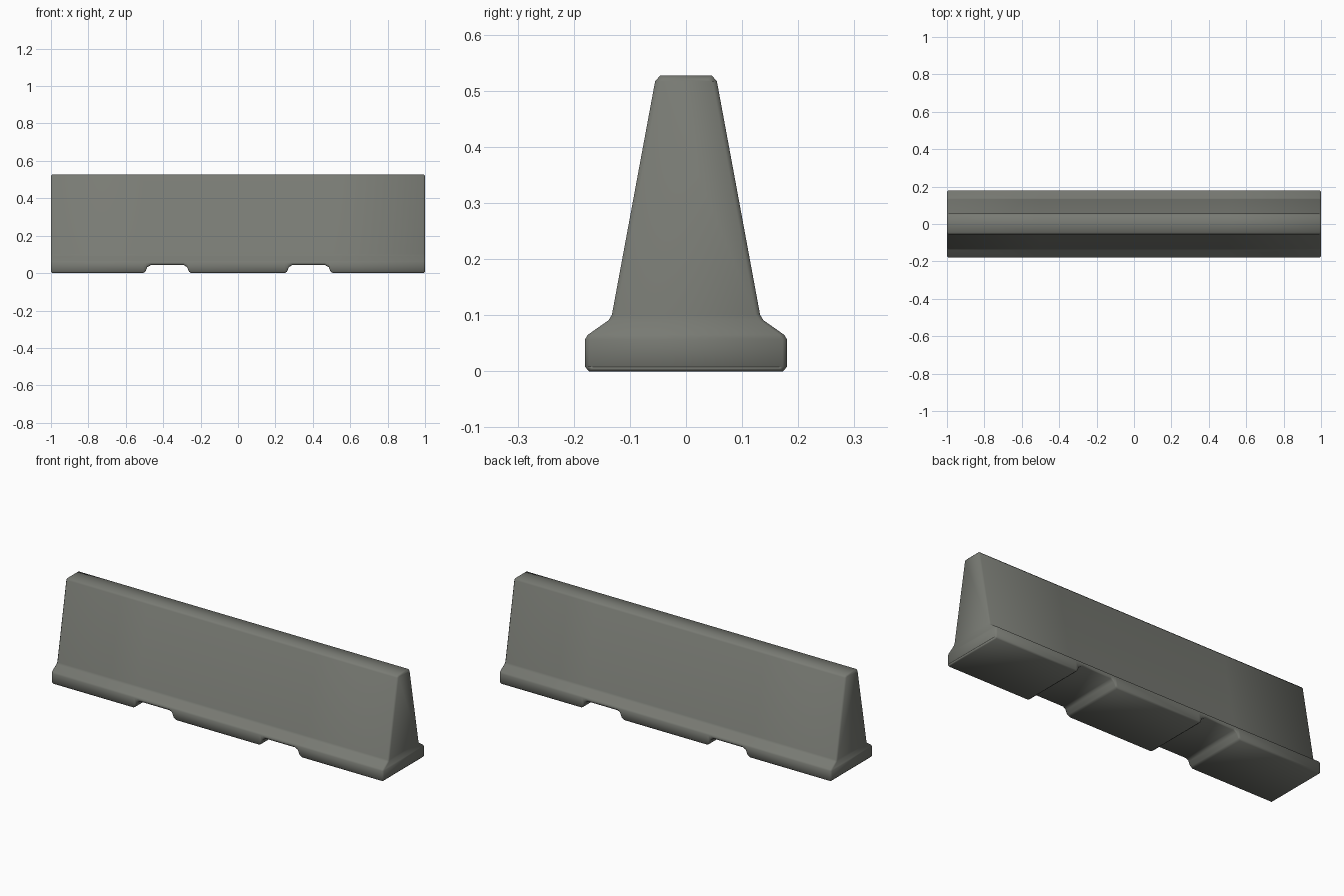
import bpy
import bmesh

cube = bpy.data.objects.get("Cube")
if cube:
    bpy.data.objects.remove(cube, do_unlink=True)

# Concrete material
concrete = bpy.data.materials.new("grey concrete")
concrete.use_nodes = True
color = (0.19, 0.197, 0.174, 1)
concrete.diffuse_color = color
concrete.node_tree.nodes["Principled BSDF"].inputs["Base Color"].default_value = color

HEIGHT = 0.527
EDGE = 0.008   # chamfer size


def section(floor, inset=0.0):
    """Closed (y, z) outline of the barrier; floor is the underside height."""
    half = [(0.173, floor), (0.18, floor + EDGE), (0.18, 0.057), (0.175, 0.065),
            (0.138, 0.091), (0.132, 0.101), (0.055, HEIGHT - 0.01), (0.046, HEIGHT)]
    half = [(y - inset, min(max(z, inset), HEIGHT - inset)) for y, z in half]
    return half + [(-y, z) for y, z in reversed(half)]


# Stations along the right half: (x, underside height), with one forklift slot
half_stations = [(0.25, 0.0), (0.262, 0.008), (0.272, 0.032), (0.29, 0.043),
                 (0.465, 0.043), (0.485, 0.032), (0.495, 0.008), (0.507, 0.0)]
half_stations.append((1 - EDGE, 0.0))
stations = [(-x, z) for x, z in reversed(half_stations)] + half_stations

# Loft the sections, with inset outlines at both ends for the chamfer
bm = bmesh.new()
outlines = [(-1.0, section(0, EDGE))]
outlines += [(x, section(floor)) for x, floor in stations]
outlines += [(1.0, section(0, EDGE))]
rings = [[bm.verts.new((x, y, z)) for y, z in outline] for x, outline in outlines]
for a, b in zip(rings, rings[1:]):
    for i in range(len(a)):
        j = (i + 1) % len(a)
        bm.faces.new((a[i], a[j], b[j], b[i]))

# End caps as strips between mirrored profile points
for ring in (rings[0], rings[-1]):
    n = len(ring)
    for i in range(n // 2 - 1):
        if (ring[i].co - ring[i + 1].co).length > 1e-5 and ring[i].co.z != ring[i + 1].co.z:
            bm.faces.new((ring[i], ring[i + 1], ring[n - 2 - i], ring[n - 1 - i]))
# Close the flat slivers at the clamped top and bottom of the caps
bmesh.ops.holes_fill(bm, edges=[e for e in bm.edges if e.is_boundary], sides=0)
bmesh.ops.recalc_face_normals(bm, faces=bm.faces)

mesh = bpy.data.meshes.new("road_barrier")
bm.to_mesh(mesh)
bm.free()
mesh.materials.append(concrete)
barrier = bpy.data.objects.new("road_barrier", mesh)
bpy.context.collection.objects.link(barrier)
for face in mesh.polygons:
    face.use_smooth = True
